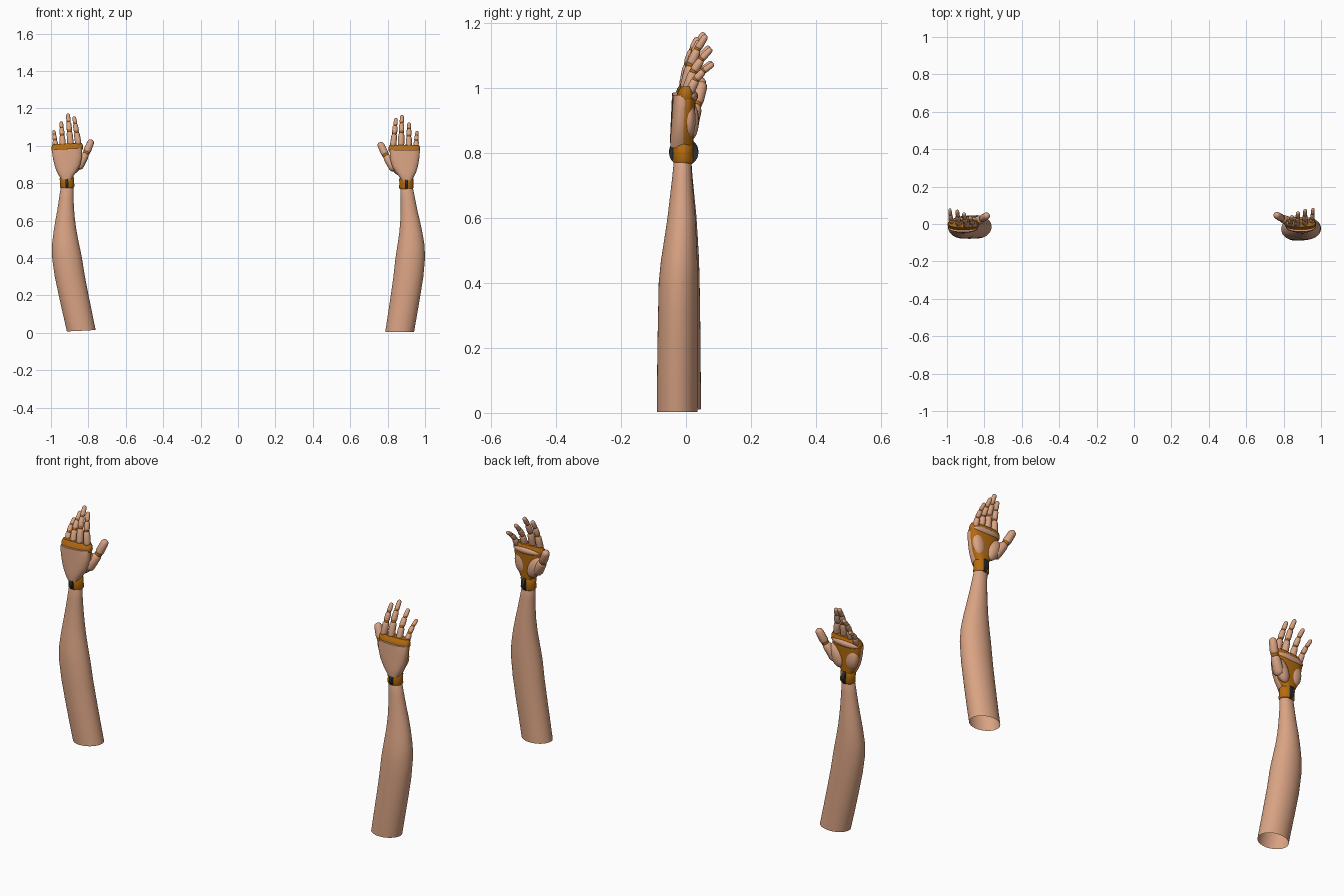
import bpy, bmesh, math
from mathutils import Matrix, Vector

cube = bpy.data.objects.get("Cube")
if cube:
    bpy.data.objects.remove(cube, do_unlink=True)


def material(name, rgb):
    m = bpy.data.materials.new(name)
    m.use_nodes = True
    m.diffuse_color = (*rgb, 1)
    m.node_tree.nodes["Principled BSDF"].inputs["Base Color"].default_value = (*rgb, 1)
    return m


SKIN = material("skin_tan", (0.70, 0.37, 0.23))
JOINT = material("joint_amber", (0.47, 0.15, 0.005))
BLACK = material("hinge_black", (0.025, 0.03, 0.03))

# The right arm is the mirrored left arm, turned slightly at the wrist
pivot = Matrix.Translation((-0.9, 0, 0.8))
turn = Matrix.Rotation(-0.05, 4, 'Y') @ Matrix.Rotation(0.015, 4, 'X')
RIGHT = (Matrix.Translation((-0.014, 0, 0.006)) @ pivot @ turn
         @ pivot.inverted() @ Matrix.Scale(-1, 4, (1, 0, 0)))
SIDES = {"left": Matrix.Identity(4), "right": RIGHT}


def finish(name, bm, mat):
    """Place one copy of the part on each arm."""
    bmesh.ops.recalc_face_normals(bm, faces=bm.faces)
    for side, place in SIDES.items():
        copy = bm.copy()
        copy.transform(place)
        if side == "right":
            bmesh.ops.reverse_faces(copy, faces=copy.faces)
        me = bpy.data.meshes.new(f"{side}_{name}")
        copy.to_mesh(me)
        copy.free()
        me.materials.append(mat)
        me.polygons.foreach_set("use_smooth", [True] * len(me.polygons))
        me.set_sharp_from_angle(angle=math.radians(50))
        ob = bpy.data.objects.new(me.name, me)
        bpy.context.scene.collection.objects.link(ob)
    bm.free()


def loft(name, rings, mat, sides=32, power=1.0, matrix=None, open_start=False):
    """Skin a stack of rounded rings given as x, y, z, x radius, y radius."""
    bm = bmesh.new()
    loops = []
    for x, y, z, rx, ry in rings:
        loop = []
        for i in range(sides):
            a = math.tau * i / sides
            c, s = math.cos(a), math.sin(a)
            loop.append(bm.verts.new((x + rx * math.copysign(abs(c) ** power, c),
                                      y + ry * math.copysign(abs(s) ** power, s), z)))
        loops.append(loop)
    for low, high in zip(loops, loops[1:]):
        for i in range(sides):
            j = (i + 1) % sides
            bm.faces.new((low[i], low[j], high[j], high[i]))
    if not open_start:
        bm.faces.new(loops[0][::-1])
    bm.faces.new(loops[-1])
    if matrix:
        bm.transform(matrix)
    finish(name, bm, mat)


def ellipsoid(name, centre, radii, mat, tilt=0.0):
    bm = bmesh.new()
    bmesh.ops.create_uvsphere(bm, u_segments=20, v_segments=12, radius=1)
    bm.transform(Matrix.Translation(centre) @ Matrix.Rotation(tilt, 4, 'Y')
                 @ Matrix.Diagonal((*radii, 1)))
    finish(name, bm, mat)


def segment(name, p, q, r0, r1, mat):
    """Rounded, tapered finger bone from p to q."""
    p, q = Vector(p), Vector(q)
    d = q - p
    shape = [(0, .65), (.08, .9), (.2, 1), (.5, 1), (.8, 1), (.92, .82), (.98, .5), (1, .2)]
    rings = []
    for t, k in shape:
        r = (r0 + (r1 - r0) * t) * k
        rings.append((0, 0, d.length * t, r, r))
    place = Matrix.Translation(p) @ d.to_track_quat('Z', 'Y').to_matrix().to_4x4()
    loft(name, rings, mat, sides=14, matrix=place)


# Forearm, open at the elbow end
loft("forearm", [
    (.864, -.027, .003, .077, .062), (.880, -.027, .10, .078, .062),
    (.896, -.026, .20, .079, .062), (.911, -.025, .30, .080, .061),
    (.921, -.024, .40, .079, .060), (.925, -.021, .47, .072, .056),
    (.924, -.017, .54, .061, .049), (.920, -.014, .60, .052, .043),
    (.914, -.013, .66, .044, .037), (.908, -.012, .72, .038, .031),
    (.902, -.011, .77, .034, .027), (.900, -.011, .785, .028, .022)],
    SKIN, sides=40, open_start=True)

# Wrist collar and the hinge disc running through it
loft("wrist_collar", [
    (.900, -.009, .768, .034, .028), (.900, -.009, .776, .039, .033),
    (.900, -.009, .800, .037, .031), (.900, -.009, .820, .039, .033),
    (.900, -.009, .832, .032, .026)], JOINT)
bm = bmesh.new()
bmesh.ops.create_cone(bm, cap_ends=True, segments=32, radius1=.045, radius2=.045, depth=.015)
bm.transform(Matrix.Translation((.901, -.007, .80)) @ Matrix.Rotation(math.pi / 2, 4, 'Y')
             @ Matrix.Diagonal((.9, 1, 1, 1)))
finish("wrist_hinge", bm, BLACK)

# Hand: amber core, back plate, palm pads and knuckle band
outline = [(.902, .815, .028), (.901, .835, .040), (.897, .86, .056), (.893, .89, .069),
           (.891, .93, .078), (.892, .965, .080), (.892, .978, .077)]
loft("hand_core", [(x, -.008 + (z - .815) * .06, z, r - .002, .029)
                   for x, z, r in outline], JOINT, power=.8)
loft("hand_back_plate", [(x, -.021 + (z - .815) * .06, z, r, .026 if r < .03 else .029)
                         for x, z, r in outline], SKIN, power=.8)
ellipsoid("thumb_pad", (.848, .014, .898), (.034, .026, .062), SKIN, tilt=-.45)
ellipsoid("heel_pad", (.929, .009, .903), (.034, .021, .058), SKIN, tilt=.15)
loft("knuckle_band", [
    (.891, .000, .962, .078, .029), (.890, .000, .974, .084, .031),
    (.889, .002, .992, .084, .026), (.889, .004, 1.005, .078, .019)], JOINT, power=.75)
ellipsoid("knuckle_pad", (.892, .018, .975), (.074, .019, .019), SKIN)

# Fingers: base and tip positions, with the knuckles bending toward the palm
fingers = {
    "index": ((.829, -.002, .995), (.845, .042, 1.147), .0175),
    "middle": ((.871, -.003, .995), (.877, .062, 1.163), .018),
    "ring": ((.913, .003, .992), (.915, .078, 1.122), .017),
    "little": ((.951, .010, .985), (.957, .085, 1.076), .0150),
}
for name, (base, tip, r) in fingers.items():
    base, tip = Vector(base), Vector(tip)
    d = tip - base
    points = [base]
    for along, bend in ((.46, .27), (.75, .60)):
        points.append(base + Vector((d.x * along, d.y * bend, d.z * along)))
    points.append(tip)
    for i, part in enumerate(("base", "middle", "tip")):
        k = 1 - .16 * i
        segment(f"{name}_finger_{part}", points[i], points[i + 1], r * k, r * (k - .13), SKIN)
        if i:
            ellipsoid(f"{name}_finger_joint_{i}", points[i], [r * k * .86] * 3, JOINT)

# Thumb
thumb = [(.840, .008, .872), (.789, .031, .950), (.757, .051, 1.018)]
segment("thumb_base", thumb[0], thumb[1], .027, .021, SKIN)
segment("thumb_tip", thumb[1], thumb[2], .021, .018, SKIN)
ellipsoid("thumb_joint", thumb[1], (.018, .018, .018), JOINT)
